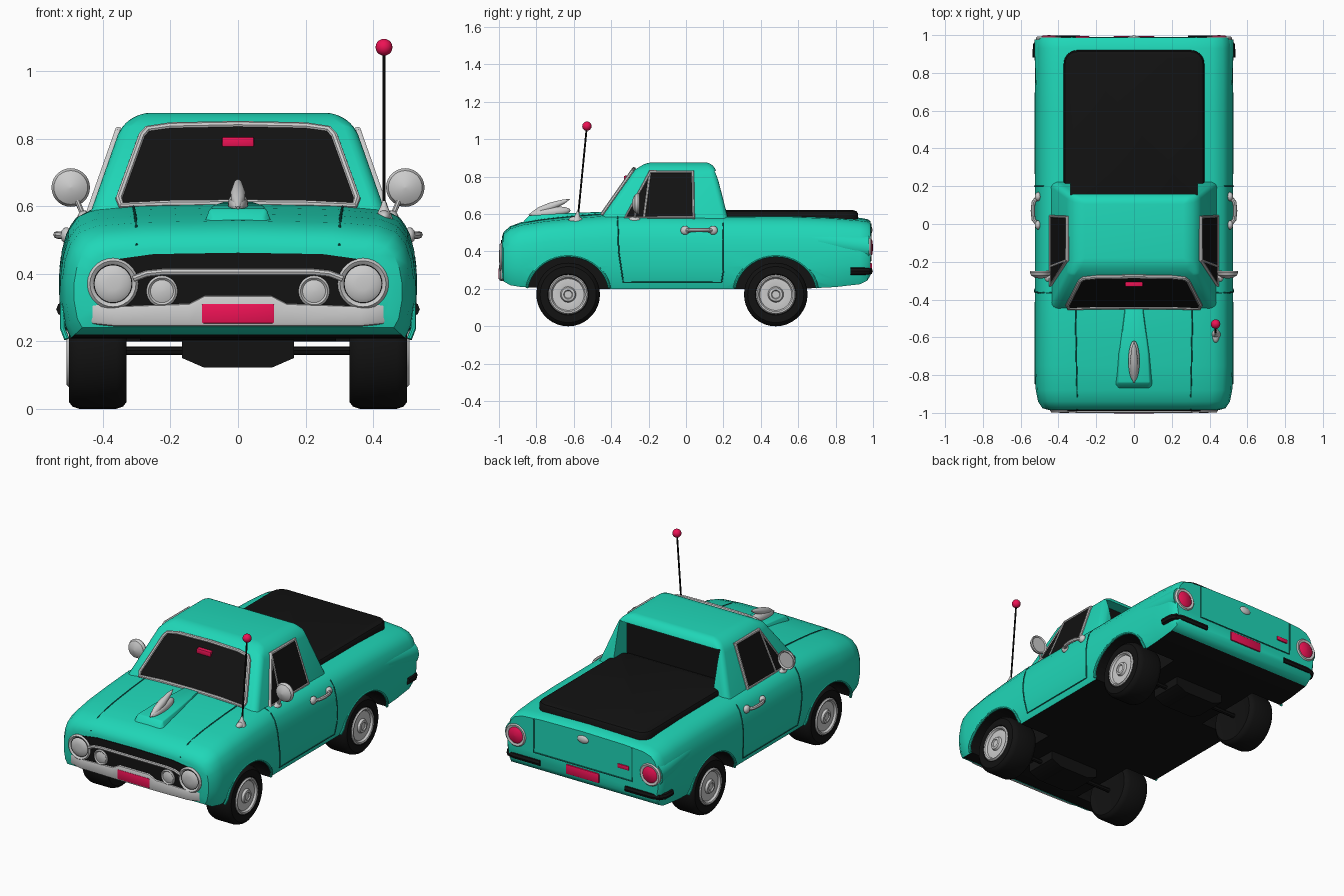
import bpy, bmesh, math
from mathutils import Vector
from mathutils.bvhtree import BVHTree

if "Cube" in bpy.data.objects:
    bpy.data.objects.remove(bpy.data.objects["Cube"])


def material(name, rgb):
    m = bpy.data.materials.new(name)
    m.diffuse_color = (*rgb, 1)
    m.use_nodes = True
    m.node_tree.nodes["Principled BSDF"].inputs["Base Color"].default_value = m.diffuse_color
    return m


TEAL = material("teal", (0.014, 0.68, 0.48))
SEAM = material("dark_teal", (0.005, 0.16, 0.12))
BLACK = material("black", (0.006, 0.006, 0.006))
PINK = material("pink", (0.85, 0.006, 0.09))


def activate(ob):
    bpy.ops.object.select_all(action='DESELECT')
    ob.select_set(True)
    bpy.context.view_layer.objects.active = ob


def smooth(ob, angle=35):
    activate(ob)
    bpy.ops.object.shade_smooth_by_angle(angle=math.radians(angle))


def modify(ob, kind, **settings):
    activate(ob)
    mod = ob.modifiers.new(kind.lower(), kind)
    for key, value in settings.items():
        setattr(mod, key, value)
    bpy.ops.object.modifier_apply(modifier=mod.name)


def loft(name, rings, mat=None, bevel=0, segments=2, angle=35):
    """Skin closed rings of equal length and cap both ends."""
    bm = bmesh.new()
    rows = [[bm.verts.new(p) for p in ring] for ring in rings]
    n = len(rows[0])
    for a, b in zip(rows, rows[1:]):
        for i in range(n):
            bm.faces.new((a[i], a[(i + 1) % n], b[(i + 1) % n], b[i]))
    bm.faces.new(rows[0])
    bm.faces.new(rows[-1])
    bmesh.ops.recalc_face_normals(bm, faces=bm.faces)
    me = bpy.data.meshes.new(name)
    bm.to_mesh(me)
    bm.free()
    ob = bpy.data.objects.new(name, me)
    bpy.context.collection.objects.link(ob)
    if mat:
        me.materials.append(mat)
    if bevel:
        modify(ob, 'BEVEL', width=bevel, segments=segments, limit_method='ANGLE')
    smooth(ob, angle)
    return ob


def lathe(name, loc, axis, profile, mat=None, n=28, squash=1):
    """Turn (radius, height) pairs around an axis through loc."""
    q = Vector(axis).to_track_quat('Z', 'Y')
    ts = [2 * math.pi * i / n for i in range(n)]
    return loft(name, [[Vector(loc) + q @ Vector((max(r, .0005) * math.cos(t) * squash,
                max(r, .0005) * math.sin(t), h)) for t in ts] for r, h in profile], mat)


def ball(name, loc, r, mat=None, axis=(0, 0, 1), stretch=1, squash=1):
    ts = [math.pi * i / 10 for i in range(11)]
    return lathe(name, loc, axis, [(r * math.sin(t), -r * stretch * math.cos(t)) for t in ts], mat, 20, squash)


def tube(name, pts, r, mat=None, cyclic=False):
    cu = bpy.data.curves.new(name, 'CURVE')
    cu.dimensions, cu.bevel_depth, cu.bevel_resolution, cu.use_fill_caps = '3D', r, 2, True
    sp = cu.splines.new('POLY')
    sp.points.add(len(pts) - 1)
    for point, co in zip(sp.points, pts):
        point.co = (*co, 1)
    sp.use_cyclic_u = cyclic
    ob = bpy.data.objects.new(name, cu)
    bpy.context.collection.objects.link(ob)
    activate(ob)
    bpy.ops.object.convert(target='MESH')
    ob = bpy.context.object
    if mat:
        ob.data.materials.clear()
        ob.data.materials.append(mat)
    smooth(ob)
    return ob


def box(name, lo, hi, mat=None, bevel=0):
    return loft(name, [[(lo[0], lo[1], z), (hi[0], lo[1], z), (hi[0], hi[1], z), (lo[0], hi[1], z)]
                       for z in (lo[2], hi[2])], mat, bevel)


def panel(name, pts, off, mat=None):
    return loft(name, [pts, [Vector(p) + Vector(off) for p in pts]], mat)


def cut(ob, cutter):
    modify(ob, 'BOOLEAN', object=cutter, operation='DIFFERENCE', solver='EXACT')
    bpy.data.objects.remove(cutter)


def sym(half):
    """Mirror an outline of (x, z) pairs running from top centre to bottom centre."""
    return half + [(-x, z) for x, z in reversed(half) if x > 0]


# Main body: one section scaled along y (y, half width, top, bottom)
section = sym([(0, 1), (.55, .985), (.8, .955), (.9, .9), (.955, .8), (.985, .66),
               (1, .5), (1, .3), (.98, .1), (.95, 0)])
stations = [(-.985, .45, .475, .27), (-.975, .485, .505, .24), (-.94, .508, .535, .22), (-.88, .52, .557, .21),
            (-.75, .525, .578, .205), (-.58, .525, .596, .2), (-.4, .525, .61, .2), (.2, .525, .602, .2),
            (.6, .525, .6, .2), (.8, .525, .592, .21), (.93, .523, .58, .225), (.97, .518, .573, .245),
            (.987, .505, .562, .275)]
body = loft("body", [[(w * x, y, b + f * (t - b)) for x, f in section] for y, w, t, b in stations], TEAL)
bm = bmesh.new()
bm.from_mesh(body.data)
surface = BVHTree.FromBMesh(bm)
bm.free()


def seam(name, pts, direction):
    """Lay a thin line on the body by casting points along a direction."""
    d, out = Vector(direction), []
    for a, b in zip(pts, pts[1:]):
        for i in range(9):
            hit = surface.ray_cast(Vector(a).lerp(Vector(b), i / 8) - d * 2, d)[0]
            if hit and (not out or (hit - out[-1]).length > .001):
                out.append(hit)
    return tube(name, out, .004, SEAM)


# Wheel arches cut into the body, black inside and below
body.data.materials.append(BLACK)
AXLES = (-.63, .48)
for y in AXLES:
    for s in (-1, 1):
        ring = [(1.1 * .203 * math.cos(t), .203 * math.sin(t)) for t in [2 * math.pi * i / 40 for i in range(40)]]
        arch = loft("arch_cutter", [[(s * x, y + a, .175 + b) for a, b in ring] for x in (.29, .7)], TEAL)
        arch.data.materials.append(BLACK)
        for f in arch.data.polygons:
            f.material_index = 1
        cut(body, arch)
        tube("arch_lip", [(s * (.519 - .012 * (b < .06)), y + a, .175 + b) for a, b in ring[1:20]], .008, TEAL)
for f in body.data.polygons:
    if f.normal.z < -.9 and f.center.z < .28:
        f.material_index = 1
smooth(body)

# Cab with a recessed rear window
cab = loft("cab", [[(-x, y0, z), (x, y0, z), (x, y1, z), (-x, y1, z)] for z, x, y0, y1 in
           ((.5, .465, -.51, .245), (.838, .346, -.273, .158), (.876, .29, -.21, .135))], TEAL, .03, 4, 50)
cut(cab, box("rear_cutter", (-.335, .09, .58), (.335, .5, .83)))
smooth(cab)
box("rear_window", (-.33, .08, .59), (.33, .094, .828), BLACK)

# Windshield, its frame and the small light behind it
glass = [(x, -.44 + (z - .6) * .7, z) for x, z in sym(
    [(0, .838), (.2, .834), (.268, .824), (.285, .805), (.352, .62), (.345, .598), (.2, .604), (0, .606)])]
panel("windshield", glass, (0, -.008, .005), BLACK)
tube("windshield_frame", [Vector(p) + Vector((0, -.005, .003)) for p in glass], .011, cyclic=True)
box("windshield_light", (-.047, -.332, .775), (.047, -.3, .805), PINK, .005)

for s in (-1, 1):
    # Side windows with frame and divider
    def on_side(y, z, s=s):
        return Vector((s * (.443 - (z - .57) * .352), y, z))
    outline = [on_side(*p) for p in ((-.325, .58), (.04, .58), (.036, .825), (-.19, .825))]
    panel("side_window", outline, (s * .006, 0, 0), BLACK)
    tube("side_window_frame", outline, .011, cyclic=True)
    tube("window_divider", [on_side(-.225, .58), on_side(-.192, .825)], .009)
    # Door handle
    tube("door_handle", [(s * .505, -.01, .512), (s * .532, .025, .514), (s * .536, .07, .515),
                         (s * .532, .115, .514), (s * .505, .15, .512)], .011)
    for y in (-.005, .145):
        ball("handle_mount", (s * .508, y, .513), .024, axis=(s, 0, 0), stretch=.7)
    # Wing mirror
    lathe("mirror", (s * .495, -.29, .655), (0, 1, 0),
          [(0, 0), (.03, .006), (.05, .018), (.057, .034), (.054, .042), (.046, .036), (0, .036)])
    tube("mirror_stem", [(s * .455, -.275, .565), (s * .49, -.265, .65)], .008)
    ball("mirror_base", (s * .455, -.275, .567), .02, axis=(0, 1, 0), stretch=1.6)
    # Front lamps
    lathe("headlight", (s * .37, -.93, .37), (0, -1, 0), [(.076, 0), (.076, .058), (.068, .067), (.06, .062),
                                                         (.056, .058), (.045, .066), (.02, .07), (0, .07)])
    lathe("fog_light", (s * .225, -.95, .348), (0, -1, 0), [(.046, 0), (.046, .043), (.04, .048), (.034, .042),
                                                          (.02, .047), (0, .048)])
    # Rear lamp in its tapering pod, and corner bumper
    loft("lamp_pod", [[(s * (cx + r * math.cos(t)), y, cz + r * math.sin(t)) for t in
         [2 * math.pi * i / 24 for i in range(24)]] for y, r, cx, cz in
         ((.35, .03, .47, .49), (.7, .06, .458, .455), (.9, .075, .452, .43), (.978, .078, .45, .422))], TEAL)
    lathe("tail_lamp_ring", (s * .45, .955, .422), (0, 1, 0), [(.07, 0), (.07, .03), (.062, .038), (.05, .034), (0, .034)])
    lathe("tail_lamp", (s * .45, .97, .422), (0, 1, 0), [(.05, 0), (.05, .018), (.035, .027), (0, .03)], PINK)
    tube("rear_bumper", [(s * .285, .978, .295), (s * .46, .978, .295), (s * .5, .968, .295), (s * .515, .945, .295),
                         (s * .517, .88, .295)], .021, BLACK)
    # Door, bonnet and tailgate seams
    seam("door_seam", [(0, -.365, .585), (0, -.36, .4), (0, -.335, .235), (0, .19, .235), (0, .2, .3), (0, .2, .585)],
         (-s, 0, 0))
    seam("bonnet_seam", [(s * .3, -.98, 0), (s * .31, -.42, 0)], (0, 0, -1))
    seam("tailgate_seam", [(s * .33, 0, .55), (s * .33, 0, .35), (0, 0, .35)], (0, -1, 0))
    # Wheels
    for y in AXLES:
        lathe("tyre", (s * .33, y, .17), (s, 0, 0), [(.1, .01), (.15, 0), (.163, .01), (.17, .03), (.17, .14),
              (.163, .16), (.15, .17), (.11, .17), (.1, .16)], BLACK, 36)
        lathe("wheel_rim", (s * .33, y, .17), (s, 0, 0), [(.106, .1), (.106, .17), (.1, .177), (.092, .174),
              (.085, .162), (.05, .165), (.042, .163), (.036, .176), (.024, .178), (.02, .172), (0, .172)], None, 36)

# Grille, chrome bar, front bumper and number plate
panel("grille", [(x, -.95, z) for x, z in sym([(0, .462), (.25, .458), (.38, .44), (.432, .41), (.44, .36),
                                               (.41, .31), (.3, .295), (0, .29)])], (0, -.039, 0), BLACK)
tube("grille_bar", [(x, -.99, z) for x, z in ((-.31, .385), (-.27, .4), (-.22, .405), (.22, .405), (.27, .4), (.31, .385))], .01)
half = [(.1, .243, .335, -1), (.145, .243, .312, -1), (.36, .243, .305, -.995), (.43, .25, .315, -.985),
        (.475, .268, .322, -.955), (.485, .28, .322, -.92)]
columns = [(-x, a, b, y) for x, a, b, y in reversed(half)] + half
loft("front_bumper", [[(x, y, a), (x, y, b), (x * .96, y + .04, b), (x * .96, y + .04, a)] for x, a, b, y in columns],
     None, .01)
box("front_plate", (-.108, -1.003, .252), (.108, -.98, .312), PINK, .006)

# Bonnet scoop and ornament
loft("bonnet_scoop", [[(-w, y, .52), (w, y, .52), (w * .75, y + .02, t), (-w * .75, y + .02, t)] for y, w, t in
     ((-.885, .1, .565), (-.86, .112, .592), (-.7, .1, .603), (-.45, .06, .613))], TEAL, .006)
ball("ornament_body", (0, -.725, .608), .03, axis=(0, 1, .12), stretch=3.6)
lathe("ornament_fin", (0, -.84, .595), (0, .22, .085), [(.004, 0), (.02, .06), (.022, .12), (.012, .2), (0, .237)])

# Antenna
lathe("antenna_base", (.432, -.585, .55), (0, .1, 1), [(.03, 0), (.024, .02), (.01, .05), (.005, .065)])
ball("antenna_foot", (.432, -.59, .568), .02, axis=(0, 1, 0), stretch=1.9)
tube("antenna_rod", [(.432, -.578, .58), (.432, -.53, 1.07)], .005, BLACK)
ball("antenna_ball", (.432, -.53, 1.07), .025, PINK)


# Bed cover: rounded rectangle, slightly domed
def rounded(inset, z, r=.07):
    pts = []
    for k, (sx, cy) in enumerate(((1, .92), (-1, .92), (-1, .09), (1, .09))):
        for i in range(7):
            t = math.pi / 2 * (k + i / 6)
            pts.append((sx * (.372 - r) + (r - inset) * math.cos(t),
                        cy + (-r if cy > .5 else r) + (r - inset) * math.sin(t), z))
    return pts


loft("bed_cover", [rounded(0, .55), rounded(0, .603), rounded(.008, .615), rounded(.03, .622)], BLACK)

# Tailgate details
ball("tailgate_handle", (0, .982, .515), .025, axis=(0, 1, 0), stretch=.6, squash=1.6)
box("tailgate_badge", (-.31, .98, .41), (-.235, .994, .435), PINK, .004)
box("rear_plate", (-.11, .965, .28), (.11, .995, .338), PINK, .006)

# Running gear
for y in AXLES:
    tube("axle", [(-.36, y, .172), (.36, y, .172)], .013, BLACK)
    loft("axle_housing", [[(-w, y - .1, z), (w, y - .1, z), (w, y + .1, z), (-w, y + .1, z)]
                          for w, z in ((.1, .122), (.165, .15), (.165, .22))], BLACK)
